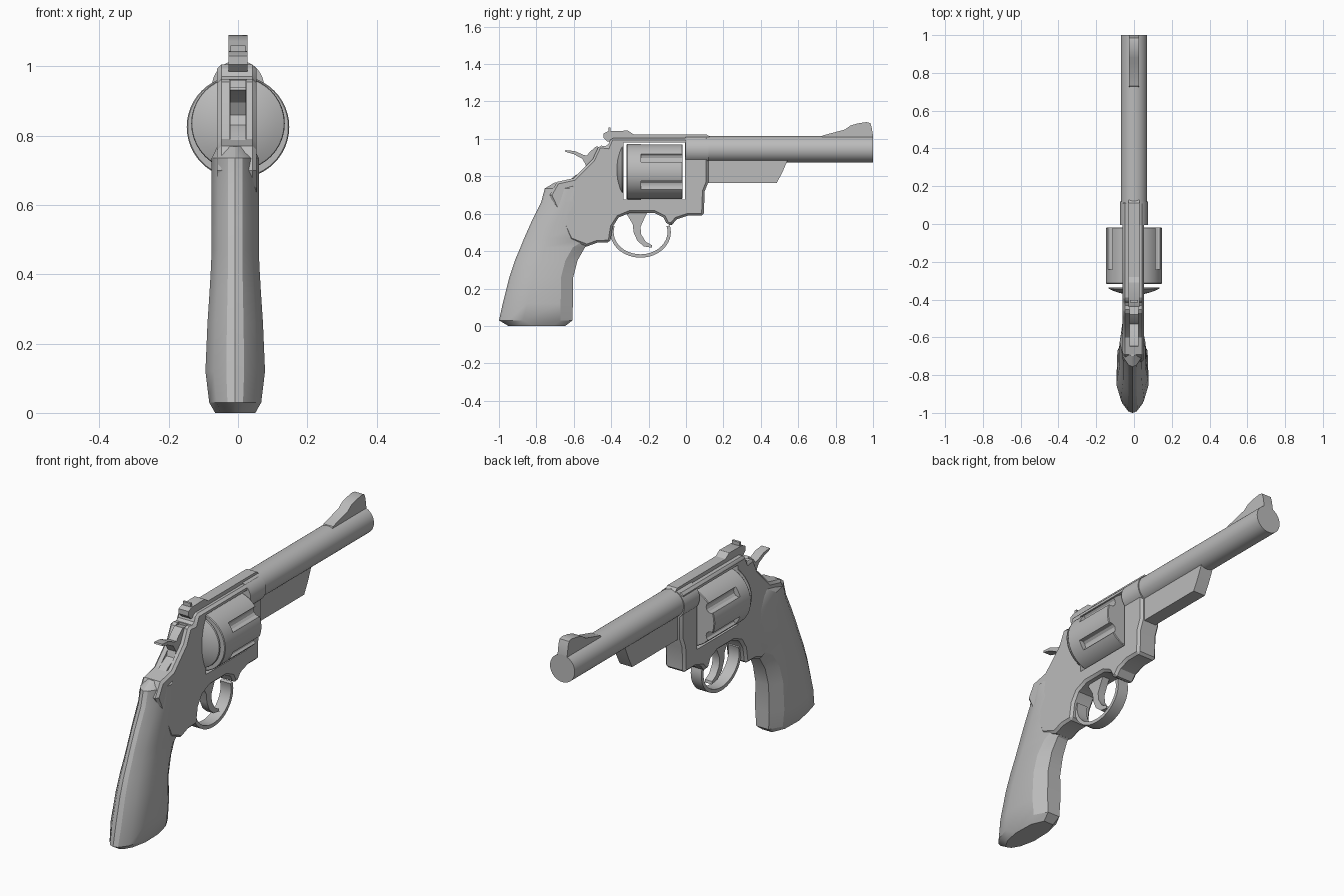
import bpy, bmesh, math

grey = bpy.data.materials.new("gunmetal_grey")
grey.diffuse_color = (0.5, 0.5, 0.5, 1)


def finish(name, bm, angle=30):
    bmesh.ops.recalc_face_normals(bm, faces=bm.faces)
    me = bpy.data.meshes.new(name)
    bm.to_mesh(me)
    bm.free()
    me.materials.append(grey)
    ob = bpy.data.objects.new(name, me)
    bpy.context.collection.objects.link(ob)
    smooth(ob, angle)
    return ob


def activate(ob):
    bpy.ops.object.select_all(action='DESELECT')
    ob.select_set(True)
    bpy.context.view_layer.objects.active = ob


def smooth(ob, angle=30):
    activate(ob)
    bpy.ops.object.shade_smooth_by_angle(angle=math.radians(angle))


def loft(name, rings, angle=30):
    """Bridge equal closed rings of points and cap both ends."""
    bm = bmesh.new()
    vs = [[bm.verts.new(p) for p in r] for r in rings]
    n = len(vs[0])
    for a, b in zip(vs, vs[1:]):
        for i in range(n):
            j = (i + 1) % n
            bm.faces.new((a[i], a[j], b[j], b[i]))
    bm.faces.new(vs[0])
    bm.faces.new(vs[-1])
    return finish(name, bm, angle)


def prism(name, pts, hw, x0=0.0):
    """Side profile of (y, z) points given thickness along x."""
    return loft(name, [[(x0 + s * hw, y, z) for y, z in pts] for s in (-1, 1)])


def lathe(name, profile, z0, segs=40, x0=0.0, turn=0.0):
    """(radius, y) profile turned about an axis running along y."""
    return loft(name, [[(x0 + r * math.cos(turn + 2 * math.pi * i / segs), y,
                         z0 + r * math.sin(turn + 2 * math.pi * i / segs))
                        for i in range(segs)] for r, y in profile])


def cut(ob, cutter):
    cutter.hide_render = True
    m = ob.modifiers.new("cut", 'BOOLEAN')
    m.operation, m.solver, m.object = 'DIFFERENCE', 'EXACT', cutter
    activate(ob)
    bpy.ops.object.modifier_apply(modifier=m.name)
    bpy.data.objects.remove(cutter, do_unlink=True)


def rect(y0, y1, z0, z1):
    return [(y0, z0), (y1, z0), (y1, z1), (y0, z1)]


# Frame with cylinder window and hammer slot
frame = prism("frame", [
    (-0.40, 1.005), (0.12, 1.005), (0.12, 0.77), (0.10, 0.72), (0.095, 0.59),
    (0.01, 0.59), (-0.05, 0.57), (-0.075, 0.54), (-0.10, 0.54), (-0.12, 0.58),
    (-0.17, 0.605), (-0.30, 0.605), (-0.36, 0.58), (-0.392, 0.53), (-0.405, 0.447),
    (-0.475, 0.445), (-0.53, 0.425), (-0.62, 0.46), (-0.73, 0.70), (-0.69, 0.77),
    (-0.60, 0.79), (-0.50, 0.89), (-0.465, 0.965), (-0.42, 0.96)], 0.057, -0.003)
bev = frame.modifiers.new("bevel", 'BEVEL')
bev.width, bev.segments, bev.limit_method = 0.012, 1, 'ANGLE'
bev.angle_limit = math.radians(60)
activate(frame)
bpy.ops.object.modifier_apply(modifier="bevel")
cut(frame, prism("window_cutter", rect(-0.335, -0.005, 0.675, 0.98), 0.3))
cut(frame, prism("hammer_slot_cutter",
                 [(-0.68, 0.79), (-0.44, 0.79), (-0.44, 1.0), (-0.68, 1.0)], 0.025))
smooth(frame)

# Barrel, its seat in the frame and the lug beneath
lathe("barrel", [(0.07, 0.05), (0.07, 1.0)], 0.945)
lathe("barrel_seat", [(0.075, -0.004), (0.075, 0.12)], 0.942)
prism("barrel_lug", [(0.09, 0.765), (0.485, 0.765), (0.515, 0.82), (0.545, 0.89),
                     (0.09, 0.89)], 0.035)

# Fluted cylinder
drum = lathe("cylinder", [(0.145, -0.317), (0.148, -0.313), (0.148, -0.022),
                          (0.145, -0.018)], 0.825, 48)
for k in range(6):
    a = math.radians(30 + 60 * k)
    cut(drum, lathe("flute_cutter", [(0.026, -0.24), (0.026, 0.05)],
                    0.825 + 0.147 * math.sin(a), 12, 0.147 * math.cos(a), a))
smooth(drum)

# Recoil shield behind the cylinder
lathe("recoil_shield", [(0.135, -0.336), (0.133, -0.343), (0.11, -0.354),
                        (0.08, -0.364), (0.045, -0.372)], 0.835)

# Sights
prism("rear_sight_rib", [
    (-0.42, 0.985), (-0.44, 1.005), (-0.44, 1.03), (-0.415, 1.042), (-0.31, 1.044),
    (-0.28, 1.024), (0.11, 1.024), (0.128, 1.01), (0.10, 0.99)], 0.028)
prism("rear_sight_blade", rect(-0.415, -0.403, 1.03, 1.06), 0.022)
prism("front_sight", [
    (0.72, 1.0), (0.73, 1.018), (0.85, 1.05), (0.88, 1.072), (0.92, 1.083),
    (0.965, 1.09), (0.985, 1.085), (0.993, 1.06), (1.0, 1.015), (1.0, 1.0)], 0.027)

# Hammer
prism("hammer", [
    (-0.648, 0.932), (-0.645, 0.94), (-0.595, 0.935), (-0.55, 0.915), (-0.53, 0.91),
    (-0.515, 0.93), (-0.48, 0.96), (-0.43, 0.95), (-0.43, 0.78), (-0.62, 0.78),
    (-0.60, 0.80), (-0.545, 0.83), (-0.535, 0.86), (-0.555, 0.895), (-0.60, 0.918)], 0.023)

# Trigger
prism("trigger", [
    (-0.33, 0.62), (-0.30, 0.57), (-0.285, 0.545), (-0.28, 0.50), (-0.26, 0.455),
    (-0.225, 0.425), (-0.18, 0.418), (-0.183, 0.432), (-0.215, 0.45), (-0.24, 0.49),
    (-0.243, 0.53), (-0.225, 0.57), (-0.20, 0.62)], 0.02)

# Trigger guard
arc = [math.radians(165 + 210 * i / 28) for i in range(29)]
guard = [(-0.243 + (0.162 - t) * math.cos(a), 0.502 + (0.137 - t) * math.sin(a))
         for t, seq in ((0, arc), (0.018, arc[::-1])) for a in seq]
prism("trigger_guard", guard, 0.03)

# Grip: height, back y, front y, half width, half width near the front
sections = [
    (0.0, -0.95, -0.645, 0.058, 0.055), (0.03, -1.0, -0.607, 0.075, 0.070),
    (0.12, -0.98, -0.605, 0.086, 0.080), (0.26, -0.945, -0.603, 0.080, 0.075),
    (0.35, -0.915, -0.58, 0.074, 0.070), (0.42, -0.885, -0.54, 0.070, 0.060),
    (0.47, -0.865, -0.46, 0.068, 0.052), (0.56, -0.825, -0.43, 0.068, 0.050),
    (0.66, -0.775, -0.43, 0.069, 0.048), (0.735, -0.755, -0.45, 0.068, 0.046),
    (0.768, -0.70, -0.50, 0.052, 0.042)]
rings = []
for z, yb, yf, w, wf in sections:
    half = [(0.3 * w, yb + 0.008), (0.72 * w, yb + 0.05), (w, yb + 0.13),
            (wf, yf - 0.065), (0.5 * wf, yf)]
    ring = [(0, yb)] + half + [(-x, y) for x, y in half[::-1]]
    rings.append([(x - 0.008, y, z) for x, y in ring])
loft("grip", rings, 25)
